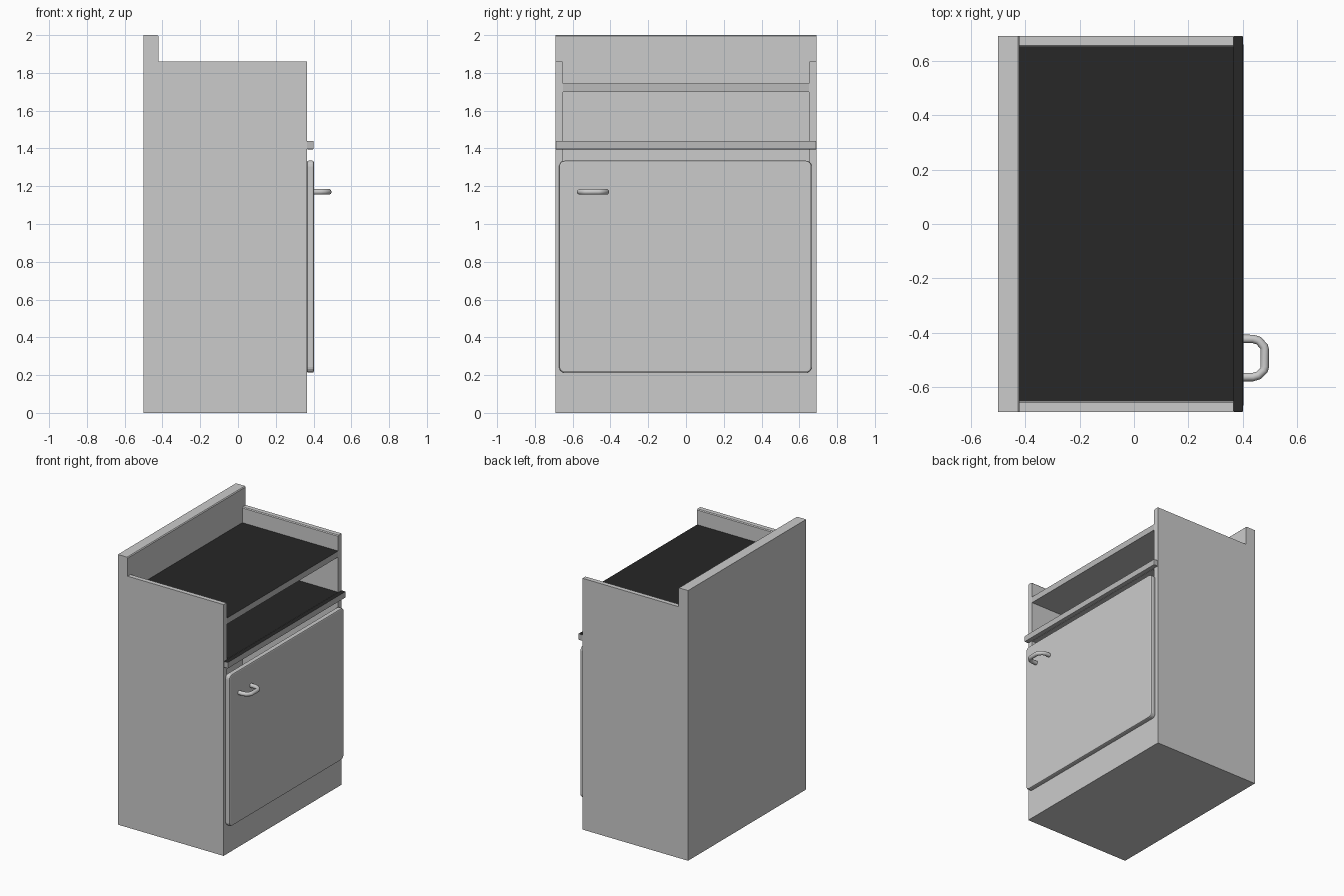
import bpy, bmesh, math

if "Cube" in bpy.data.objects:
    bpy.data.objects.remove(bpy.data.objects["Cube"])

dark = bpy.data.materials.new("dark_worktop")
dark.diffuse_color = (0.02, 0.02, 0.02, 1)
dark.use_nodes = True
dark.node_tree.nodes["Principled BSDF"].inputs["Base Color"].default_value = dark.diffuse_color
grey = bpy.data.materials.new("grey_body")
grey.diffuse_color = (0.5, 0.5, 0.5, 1)
grey.use_nodes = True
grey.node_tree.nodes["Principled BSDF"].inputs["Base Color"].default_value = grey.diffuse_color


def prism(name, profile, axis, lo, hi, dark_top=False, bevel=0):
    """Extrude a 2D profile along x (profile is y,z) or along y (profile is x,z)."""
    place = {"x": lambda a, b, t: (t, a, b), "y": lambda a, b, t: (a, t, b)}[axis]
    bm = bmesh.new()
    ends = [[bm.verts.new(place(a, b, t)) for a, b in profile] for t in (lo, hi)]
    n = len(profile)
    for ring in ends:
        bm.faces.new(ring)
    for i in range(n):
        j = (i + 1) % n
        bm.faces.new((ends[0][i], ends[0][j], ends[1][j], ends[1][i]))
    bmesh.ops.recalc_face_normals(bm, faces=bm.faces)
    mesh = bpy.data.meshes.new(name)
    if dark_top:
        mesh.materials.append(grey)
        mesh.materials.append(dark)
        for f in bm.faces:
            f.material_index = int(f.normal.z > 0.9)
    bm.to_mesh(mesh)
    bm.free()
    obj = bpy.data.objects.new(name, mesh)
    bpy.context.collection.objects.link(obj)
    if bevel:
        mod = obj.modifiers.new("soft_edges", "BEVEL")
        mod.width, mod.segments = bevel, 2
        mod.limit_method, mod.angle_limit = "ANGLE", math.radians(60)
    return obj


def rect(a0, a1, b0, b1):
    return [(a0, b0), (a1, b0), (a1, b1), (a0, b1)]


def rounded_rect(a0, a1, b0, b1, r, steps=4):
    centres = [(a1 - r, b1 - r), (a0 + r, b1 - r), (a0 + r, b0 + r), (a1 - r, b0 + r)]
    pts = []
    for q, (ca, cb) in enumerate(centres):
        for s in range(steps + 1):
            t = math.pi / 2 * (q + s / steps)
            pts.append((ca + r * math.cos(t), cb + r * math.sin(t)))
    return pts


BACK, INNER, FRONT = -0.5, -0.42, 0.365
W, IN, C = 0.69, 0.65, 0.006

# tall back panel with eased top front edge
prism("back_panel", [(BACK, 0), (INNER, 0), (INNER, 2 - C), (INNER - C, 2), (BACK, 2)],
      "y", -W, W)

# side panels with eased top inner edge
for side, s in (("left", -1), ("right", 1)):
    prism(side + "_side_panel",
          [(s * W, 0), (s * IN, 0), (s * IN, 1.86 - C), (s * (IN + C), 1.86), (s * W, 1.86)],
          "x", INNER, FRONT)

# plinth and cabinet floor
prism("plinth", rect(-IN, IN, 0, 0.25), "x", INNER, FRONT)

# worktop and open shelf below it
prism("worktop", rect(-IN, IN, 1.70, 1.745), "x", INNER, FRONT, dark_top=True)
prism("open_shelf", rect(-IN, IN, 1.395, 1.44), "x", INNER, FRONT, dark_top=True)
prism("shelf_nosing", rect(-W, W, 1.395, 1.44), "x", FRONT, 0.40, dark_top=True, bevel=0.004)

# door
prism("door", rounded_rect(-0.672, 0.665, 0.213, 1.335, 0.03), "x", FRONT, 0.402, bevel=0.008)

# bent bar handle
curve = bpy.data.curves.new("door_handle", "CURVE")
curve.dimensions = "3D"
curve.bevel_depth, curve.bevel_resolution = 0.0155, 3
curve.use_fill_caps = True
path = [(0.395, -0.422), (0.437, -0.422), (0.457, -0.428), (0.477, -0.449), (0.480, -0.462),
        (0.480, -0.524), (0.477, -0.537), (0.457, -0.556), (0.437, -0.562), (0.395, -0.562)]
spline = curve.splines.new("POLY")
spline.points.add(len(path) - 1)
for p, (x, y) in zip(spline.points, path):
    p.co = (x, y, 1.17, 1)
handle = bpy.data.objects.new("door_handle", curve)
bpy.context.collection.objects.link(handle)
bpy.context.view_layer.objects.active = handle
handle.select_set(True)
bpy.ops.object.convert(target="MESH")
bpy.ops.object.shade_smooth_by_angle(angle=math.radians(40))
